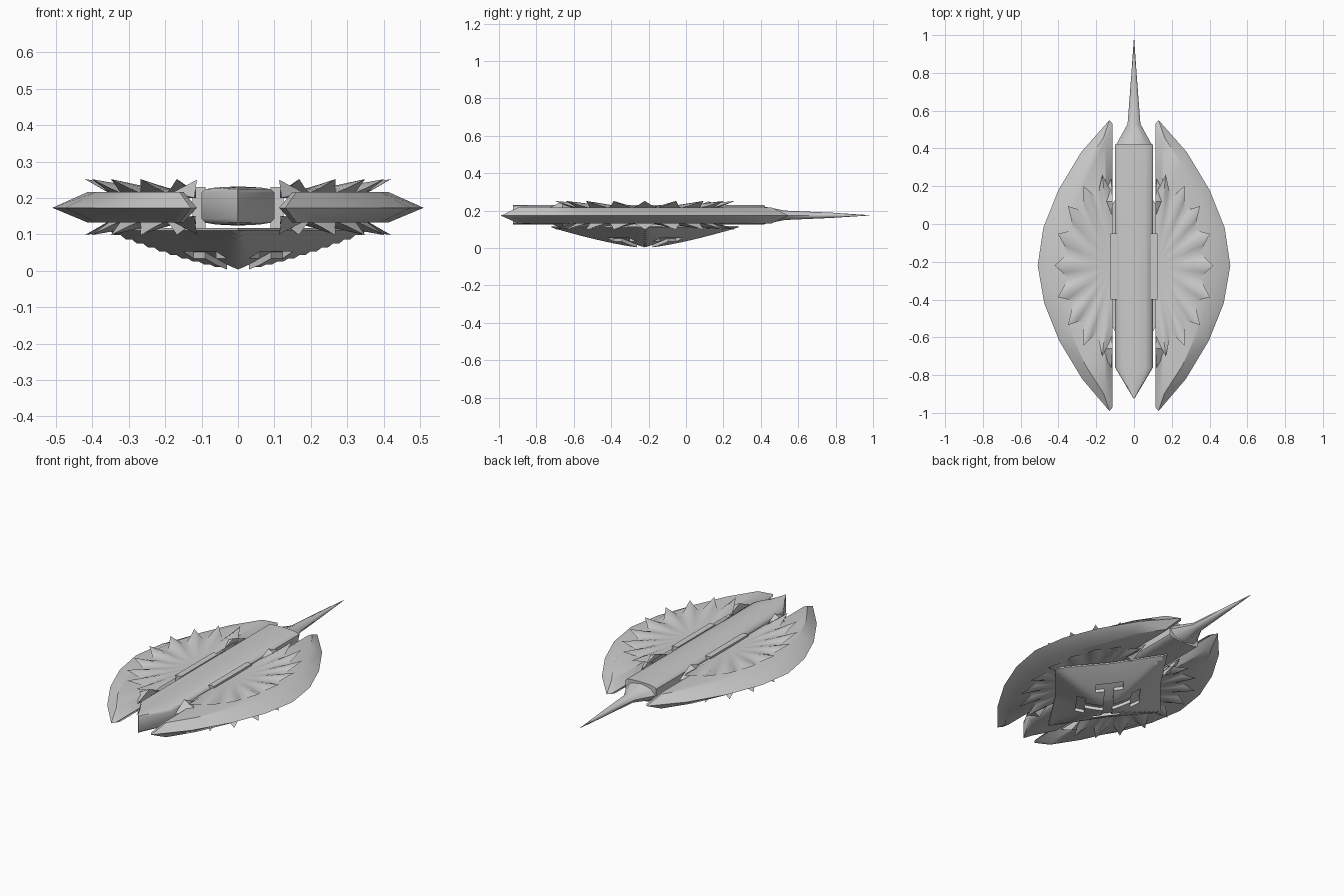
import bpy, bmesh, math

if "Cube" in bpy.data.objects:
    bpy.data.objects.remove(bpy.data.objects["Cube"])

MID = 0.175   # height of the symmetry plane of hull and wings
CY = -0.22    # middle of the wings and belly shield

grey = bpy.data.materials.new("light grey")
grey.diffuse_color = (0.6, 0.6, 0.6, 1)
grey.use_nodes = True
grey.node_tree.nodes["Principled BSDF"].inputs["Base Color"].default_value = grey.diffuse_color


def finish(name, bm, angle):
    bmesh.ops.remove_doubles(bm, verts=bm.verts, dist=1e-5)
    bmesh.ops.recalc_face_normals(bm, faces=bm.faces)
    me = bpy.data.meshes.new(name)
    bm.to_mesh(me)
    bm.free()
    ob = bpy.data.objects.new(name, me)
    bpy.context.collection.objects.link(ob)
    me.materials.append(grey)
    bpy.ops.object.select_all(action='DESELECT')
    bpy.context.view_layer.objects.active = ob
    ob.select_set(True)
    bpy.ops.object.shade_smooth_by_angle(angle=math.radians(angle))
    return ob


def mirror(ob, axes):
    # mirrors across the hull axis and, if asked, the middle plane
    pivot = bpy.data.objects.get("mirror_pivot")
    if not pivot:
        pivot = bpy.data.objects.new("mirror_pivot", None)
        pivot.location = (0, 0, MID)
        pivot.hide_render = True
        bpy.context.collection.objects.link(pivot)
    m = ob.modifiers.new("mirror", 'MIRROR')
    m.use_axis = axes
    m.mirror_object = pivot
    m.use_mirror_merge = False


def loft(bm, rings, closed=True):
    vs = [[bm.verts.new(p) for p in r] for r in rings]
    n = len(vs[0])
    for a, b in zip(vs, vs[1:]):
        for i in range(n if closed else n - 1):
            j = (i + 1) % n
            bm.faces.new((a[i], a[j], b[j], b[i]))
    return vs


def box(name, x, y, z):
    bm = bmesh.new()
    vs = loft(bm, [[(a, b, c) for a, b in ((x[0], y[0]), (x[1], y[0]), (x[1], y[1]), (x[0], y[1]))] for c in z])
    bm.faces.new(vs[0])
    bm.faces.new(vs[1])
    return finish(name, bm, 30)


# Hull: crowned beam with an upright wedge prow
half = [(1, 0.0), (1, 0.036), (0.9, 0.046), (0.6, 0.051), (0.2, 0.053)]
section = half + [(-x, z) for x, z in half[::-1]]
section += [(-x, -z) for x, z in half[1:]] + [(x, -z) for x, z in half[:0:-1]]
bm = bmesh.new()
rings = loft(bm, [[(x * w, y, MID + 0.003 + z) for x, z in section]
                  for y, w in ((-0.925, 0.002), (-0.76, 0.1), (0.42, 0.1))])
bm.faces.new(rings[-1])
bm.faces.new(rings[0])
finish("hull", bm, 40)

# Tail spike: shoulder that narrows to a long needle
bm = bmesh.new()
rings = loft(bm, [[(w * math.cos(a), y, MID + h * math.sin(a)) for a in [i * math.tau / 8 for i in range(8)]]
                  for y, w, h in ((0.41, 0.1, 0.048), (0.53, 0.034, 0.025), (0.78, 0.015, 0.014), (0.98, 0.001, 0.001))])
bm.faces.new(rings[0])
bm.faces.new(rings[-1])
finish("tail_spike", bm, 50)

# Wings: lens-shaped blades, sharp rim around a raised flat
rim = [(0.13, 0.55), (0.28, 0.38), (0.40, 0.18), (0.48, -0.02), (0.51, CY),
       (0.475, -0.42), (0.395, -0.62), (0.275, -0.82), (0.13, -0.99)]
inner = [(0.113, -0.97), (0.113, -0.6), (0.113, CY), (0.113, 0.2), (0.113, 0.53)]


def flat_point(x, y):
    return (0.15 + (x - 0.113) * 0.66, CY + (y - CY) * 0.88)


outline = rim + inner
flat = [flat_point(x, y) for x, y in outline]
bm = bmesh.new()
rings = loft(bm, [[(x, y, MID - 0.043) for x, y in flat],
                  [(x, y, MID - 0.002) for x, y in outline],
                  [(x, y, MID + 0.042) for x, y in flat]])
bm.faces.new(rings[0])
bm.faces.new(rings[-1])
mirror(finish("wing_blade", bm, 35), (True, False, False))

# Thorn crowns: shallow half bowls edged with outward thorns, above and below the wings
N = 9
STEP = 4


def crown_ring(kind):
    pts = []
    for i in range(N * STEP + 1):
        a = -math.pi / 2 + math.pi * i / (N * STEP)
        t = 1 - abs((i % STEP) - STEP / 2) / (STEP / 2)   # 1 at a thorn, 0 in a valley
        r, z = {"bowl": (0.4, 0.220),
                "crest": (0.68, 0.221 + 0.014 * t),
                "tip": (0.8 + 0.22 * t ** 1.4, 0.214 + 0.038 * t ** 1.4),
                "under": (0.72, 0.200)}[kind]
        pts.append((0.115 + 0.30 * r * math.cos(a), CY + 0.48 * r * math.sin(a), z))
    return pts


bm = bmesh.new()
loft(bm, [[(0.115, CY, 0.218)] * (N * STEP + 1)] + [crown_ring(k) for k in ("bowl", "crest", "tip", "under")], False)
bmesh.ops.remove_doubles(bm, verts=bm.verts, dist=1e-5)
bmesh.ops.dissolve_degenerate(bm, edges=bm.edges, dist=1e-5)
mirror(finish("thorn_crown", bm, 60), (True, False, True))

# Short upright thorns where each crown meets the hull
for nm, y0, y1 in (("front", -0.76, -0.56), ("rear", 0.0, 0.24)):
    bm = bmesh.new()
    base = [bm.verts.new(p) for p in ((0.12, y0, 0.20), (0.18, (y0 + y1) / 2, 0.215), (0.12, y1, 0.20))]
    top = bm.verts.new((0.113, (y0 + y1) / 2, 0.25))
    bm.faces.new(base)
    for i in range(3):
        bm.faces.new((base[i], base[(i + 1) % 3], top))
    mirror(finish(nm + "_inner_thorn", bm, 20), (True, False, True))

# Clamps joining hull, wings and shield
mirror(box("clamp", (0.09, 0.125), (-0.40, -0.05), (0.118, 0.23)), (True, False, False))

# Belly shield: diamond dome with crossed T-ended grooves
G = 24


def shield_point(u, v):
    m = max(abs(u), abs(v))
    k = 1 - 0.06 * m * (1 - min(abs(u), abs(v)) / max(m, 1e-6))   # slightly hollow sides
    return (0.37 * k * (u - v) / 2, CY + 0.5 * k * (u + v) / 2, 0.11 * m ** 1.35)


def in_groove(u, v):
    a, b = max(abs(u), abs(v)), min(abs(u), abs(v))
    return (b < 0.09 and a < 0.6) or (0.42 < a < 0.6 and b < 0.27)


bm = bmesh.new()
grid = loft(bm, [[shield_point(2 * i / G - 1, 2 * j / G - 1) for i in range(G + 1)] for j in range(G + 1)], False)
bm.faces.ensure_lookup_table()
cut = [f for n, f in enumerate(bm.faces)
       if in_groove(2 * (n % G + 0.5) / G - 1, 2 * (n // G + 0.5) / G - 1)]
ext = bmesh.ops.extrude_face_region(bm, geom=cut)
bmesh.ops.translate(bm, verts=[e for e in ext["geom"] if isinstance(e, bmesh.types.BMVert)], vec=(0, 0, 0.018))
bmesh.ops.delete(bm, geom=[f for f in cut if f.is_valid], context='FACES')
# thin rim and lid closing the top
edges = [e for e in bm.edges if e.is_boundary]
ext = bmesh.ops.extrude_edge_only(bm, edges=edges)
bmesh.ops.translate(bm, verts=[e for e in ext["geom"] if isinstance(e, bmesh.types.BMVert)], vec=(0, 0, 0.008))
bmesh.ops.contextual_create(bm, geom=[e for e in bm.edges if e.is_boundary])
finish("belly_shield", bm, 22)
